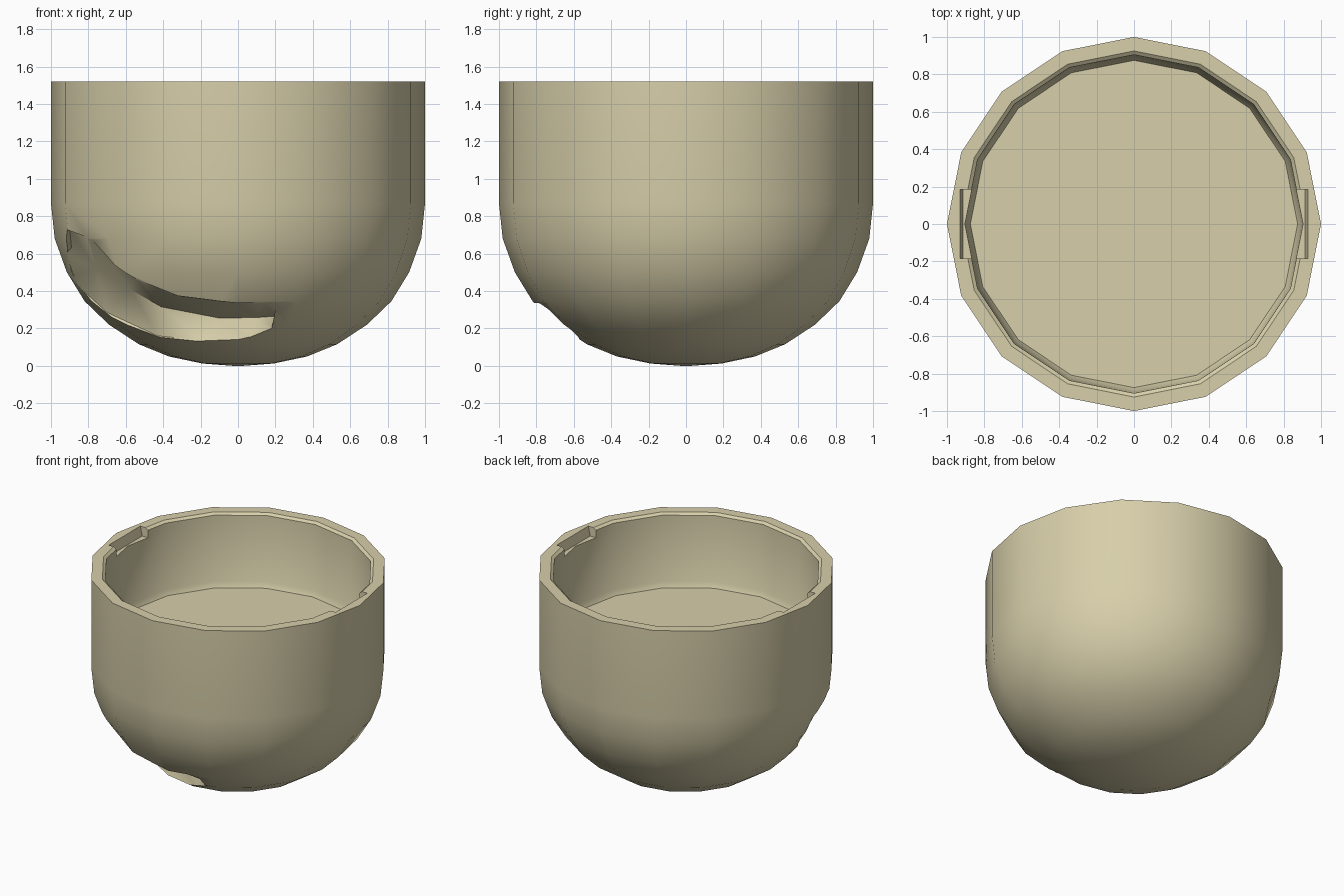
import bpy, bmesh
from math import sin, cos, pi, sqrt, radians

if "Cube" in bpy.data.objects:
    bpy.data.objects.remove(bpy.data.objects["Cube"])

N = 16
# outer shell from the bottom pole up, over the rim, down to the inner floor
OUTER = [(.19, .012), (.37, .05), (.53, .115), (.69, .22), (.82, .345),
         (.915, .5), (.98, .68), (1, .87), (1, 1.52)]
INNER = [(.925, 1.52), (.905, 1.505), (.895, 1.02), (.875, .98)]


def finish(name, bm):
    bmesh.ops.recalc_face_normals(bm, faces=bm.faces)
    me = bpy.data.meshes.new(name)
    bm.to_mesh(me)
    bm.free()
    ob = bpy.data.objects.new(name, me)
    bpy.context.collection.objects.link(ob)
    return ob


def loft(name, sections, tri=False):
    # closed solid through equal-length loops, capped at both ends
    bm = bmesh.new()
    rings = [[bm.verts.new(p) for p in s] for s in sections]
    for a, b in zip(rings, rings[1:]):
        for i in range(len(a)):
            j = (i + 1) % len(a)
            bm.faces.new((a[i], a[j], b[j], b[i]))
    bm.faces.new(rings[0])
    bm.faces.new(rings[-1])
    if tri:
        bmesh.ops.triangulate(bm, faces=bm.faces)
    return finish(name, bm)


def ring(r, z):
    return [(r * cos(2 * pi * i / N), r * sin(2 * pi * i / N), z) for i in range(N)]


bowl = loft("round_bottomed_cup", [ring(r, z) for r, z in [(.03, 0)] + OUTER + INNER])


def radius_at(z):
    for (r0, z0), (r1, z1) in zip(OUTER, OUTER[1:]):
        if z0 <= z <= z1:
            return (r0 + (r1 - r0) * (z - z0) / (z1 - z0)) * .985
    return 1


def on_surface(x, z):
    return (x, -sqrt(max(radius_at(z) ** 2 - x * x, .01)), z)


def outward(p, k=1.2):
    # move away from the centre of the round bottom
    return (p[0] * k, p[1] * k, .87 + (p[2] - .87) * k)


# curved groove on the lower front: upper lip, crease, lower lip, depth
STATIONS = [
    ((-.90, .73), (-.89, .63), (-.92, .60), .08),
    ((-.79, .68), (-.76, .52), (-.86, .43), .20),
    ((-.54, .46), (-.58, .41), (-.70, .285), .22),
    ((-.32, .38), (-.41, .315), (-.43, .16), .20),
    ((0, .34), (-.1, .255), (-.18, .135), .18),
    ((.14, .335), (.10, .258), (.07, .155), .15),
    ((.20, .30), (.20, .265), (.18, .20), .05),
]
sections = []
for u, c, l, d in STATIONS:
    x, y, z = on_surface(*c)
    u, l = on_surface(*u), on_surface(*l)
    sections.append([(x, y + d, z), u, outward(u), outward(l), l])
cutters = [loft("groove_cutter", sections, True)]

# sloped notches inside the rim, left and right
for s in (-1, 1):
    shape = [(.80, 1.6), (.945, 1.6), (.93, 1.52), (.915, 1.45), (.80, 1.45)]
    cutters.append(loft("notch_cutter", [[(s * x, y, z) for x, z in shape]
                                         for y in (-.185, .185)]))

bpy.context.view_layer.objects.active = bowl
for c in cutters:
    c.hide_render = True
    m = bowl.modifiers.new("cut", 'BOOLEAN')
    m.operation = 'DIFFERENCE'
    m.solver = 'EXACT'
    m.object = c
    bpy.ops.object.modifier_apply(modifier=m.name)
    bpy.data.objects.remove(c)

# cup colour and shading
mat = bpy.data.materials.new("cream")
mat.diffuse_color = (.68, .62, .40, 1)
mat.use_nodes = True
mat.node_tree.nodes["Principled BSDF"].inputs["Base Color"].default_value = mat.diffuse_color
bowl.data.materials.clear()
bowl.data.materials.append(mat)
bpy.ops.object.select_all(action='DESELECT')
bowl.select_set(True)
bpy.ops.object.shade_smooth_by_angle(angle=radians(35))
